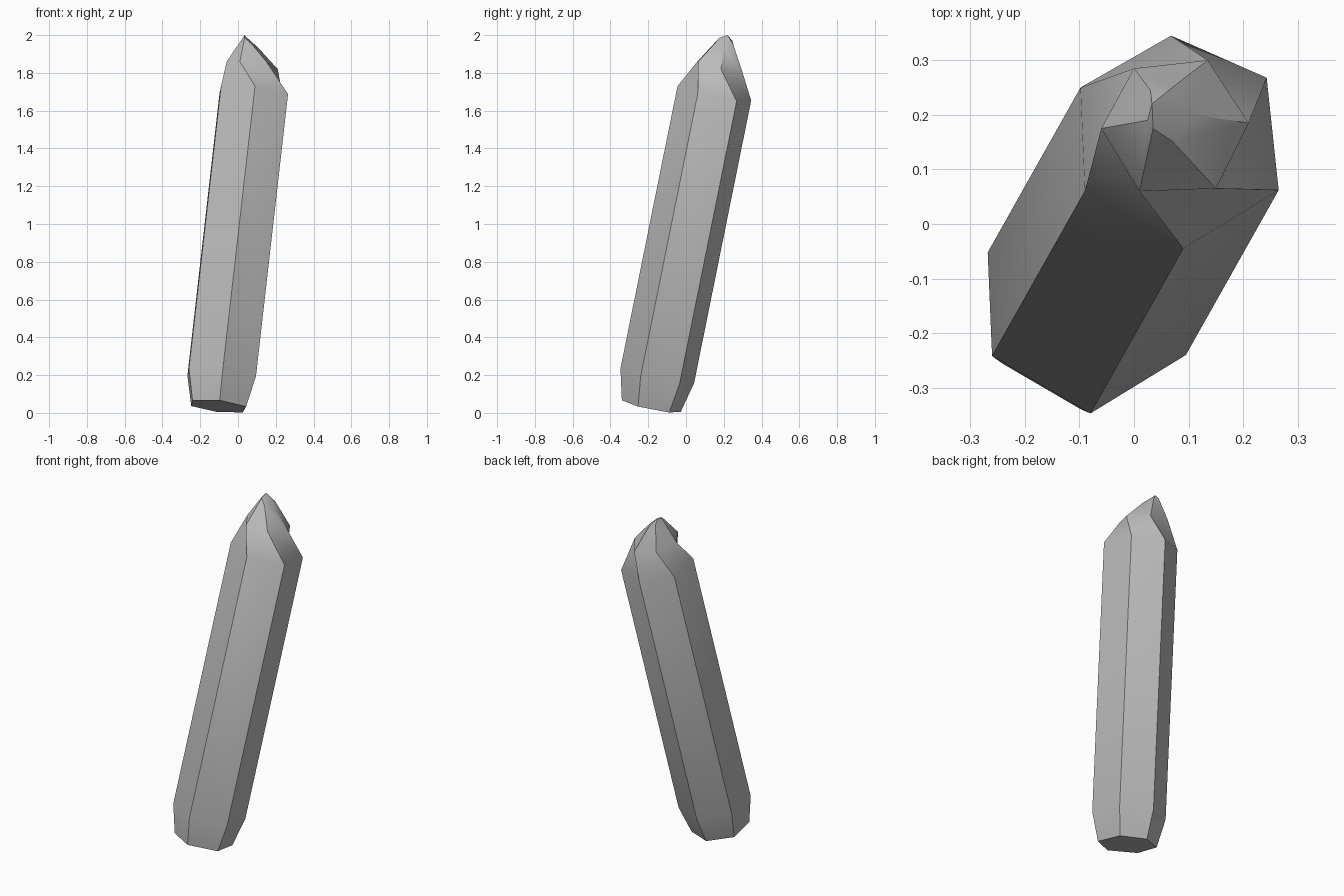
import bpy
import bmesh
import math
from mathutils import Vector

cube = bpy.data.objects.get("Cube")
if cube:
    bpy.data.objects.remove(cube, do_unlink=True)

# Single grey stone colour
stone = bpy.data.materials.new("grey_stone")
stone.use_nodes = True
stone.diffuse_color = (0.5, 0.5, 0.5, 1)
stone.node_tree.nodes["Principled BSDF"].inputs["Base Color"].default_value = stone.diffuse_color

# Uneven six-sided cross-section, listed clockwise from above
PROFILE = [(-0.178, 0.093), (-0.012, 0.188), (0.163, 0.111),
           (0.185, -0.095), (0.01, -0.202), (-0.17, -0.097)]
low_centre = Vector((-0.09, -0.145, 0.195))
top_centre = Vector((0.08, 0.157, 1.69))
axis = top_centre - low_centre


def section(centre, scale):
    """Cross-section at a point of the leaning axis, square to that axis."""
    ring = []
    for x, y in PROFILE:
        tilt = -(x * axis.x + y * axis.y) / axis.z
        ring.append(centre + scale * Vector((x, y, tilt)))
    return ring


# Foot, shaft, then the two irregular rings of the cut point
rings = [
    section(Vector((-0.105, -0.178, 0.035)), 0.8),
    section(low_centre, 1),
    section(top_centre, 1),
    [(0.0, 0.285, 1.83), (0.135, 0.30, 1.8), (0.21, 0.185, 1.82),
     (0.15, 0.065, 1.86), (0.01, 0.06, 1.86), (-0.06, 0.175, 1.86)],
    [(0.03, 0.245, 1.97), (0.07, 0.25, 1.95), (0.11, 0.2, 1.93),
     (0.07, 0.152, 1.955), (0.035, 0.175, 1.985), (0.025, 0.19, 1.985)],
]

bm = bmesh.new()
loops = [[bm.verts.new(p) for p in ring] for ring in rings]
apex = bm.verts.new((0.033, 0.22, 2))
count = len(PROFILE)
for lower, upper in zip(loops, loops[1:]):
    for i in range(count):
        j = (i + 1) % count
        bm.faces.new((lower[i], upper[i], upper[j], lower[j]))
for i in range(count):
    bm.faces.new((loops[-1][i], apex, loops[-1][(i + 1) % count]))
bm.faces.new(loops[0])
bmesh.ops.recalc_face_normals(bm, faces=bm.faces)

mesh = bpy.data.meshes.new("crystal_shard")
bm.to_mesh(mesh)
bm.free()
mesh.materials.append(stone)
shard = bpy.data.objects.new("crystal_shard", mesh)
bpy.context.collection.objects.link(shard)

# Crisp facets, soft shallow bevels
bpy.ops.object.select_all(action="DESELECT")
shard.select_set(True)
bpy.context.view_layer.objects.active = shard
bpy.ops.object.shade_smooth_by_angle(angle=math.radians(32))
